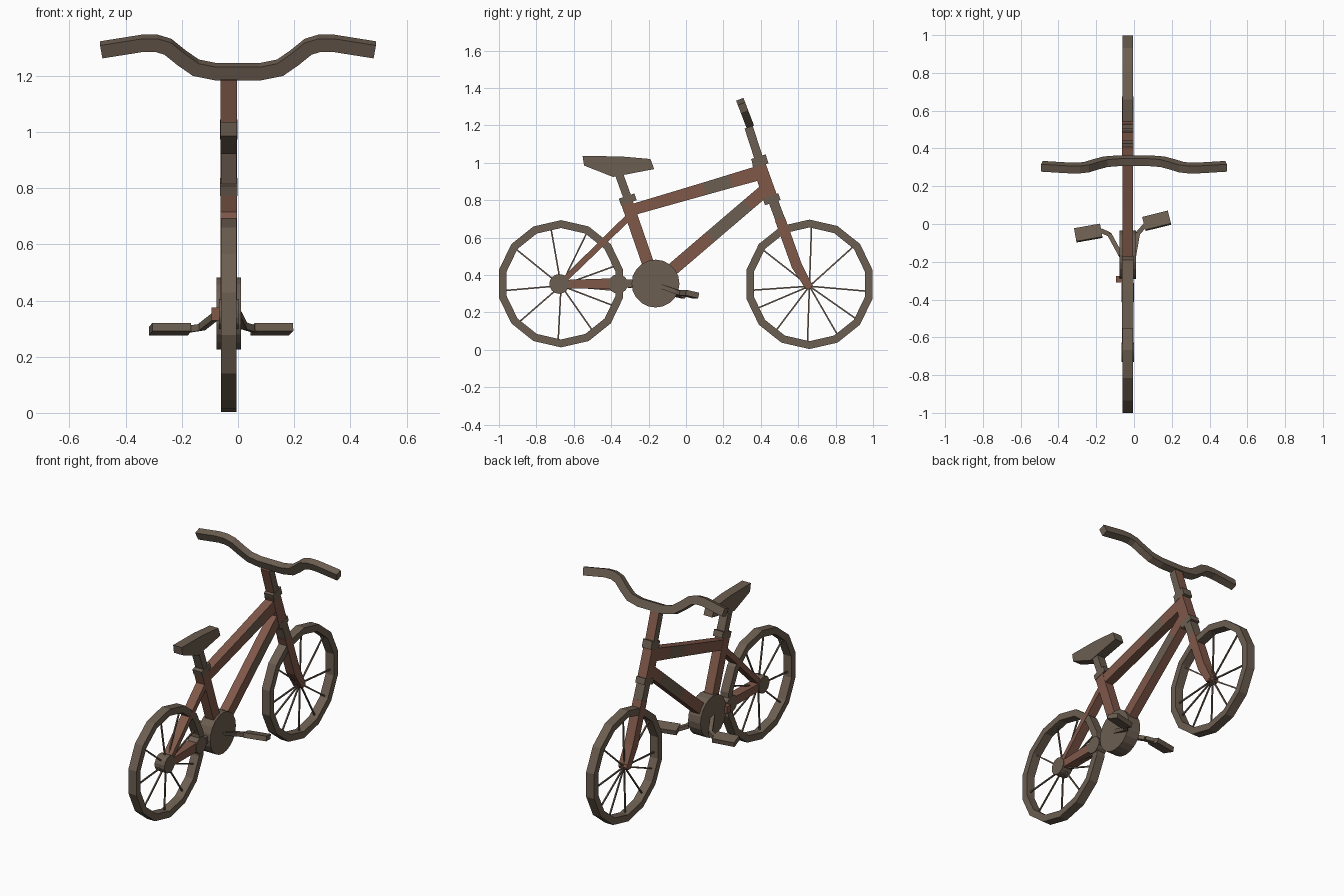
import bpy, bmesh, math
from mathutils import Vector, Matrix

if "Cube" in bpy.data.objects:
    bpy.data.objects.remove(bpy.data.objects["Cube"])

CX = -0.033            # centre plane of frame and wheels


def material(name, col):
    m = bpy.data.materials.new(name)
    m.diffuse_color = (*col, 1)
    m.use_nodes = True
    m.node_tree.nodes["Principled BSDF"].inputs["Base Color"].default_value = m.diffuse_color
    return m


RED = material("rust brown", (0.215, 0.098, 0.066))
GREY = material("grey brown", (0.150, 0.112, 0.082))


def finish(name, bm):
    bmesh.ops.recalc_face_normals(bm, faces=bm.faces)
    me = bpy.data.meshes.new(name)
    bm.to_mesh(me)
    bm.free()
    me.materials.append(RED)
    me.materials.append(GREY)
    ob = bpy.data.objects.new(name, me)
    bpy.context.collection.objects.link(ob)
    return ob


def side_plane(a, b, t):
    return Vector((CX + t, a, b))


def ribbon(name, pts, widths, half, col, sides=None, closed=False, to3d=side_plane):
    """Flat mitred bar along a 2D path, extruded both ways by half.
    sides: optional colour index per segment for the two flat sides."""
    pts = [Vector(p) for p in pts]
    n = len(pts)
    if not isinstance(widths, (list, tuple)):
        widths = [widths] * n
    bm = bmesh.new()
    rings = []
    for i, p in enumerate(pts):
        d0 = p - pts[i - 1] if i > 0 or closed else pts[1] - p
        d1 = pts[(i + 1) % n] - p if i < n - 1 or closed else d0
        d0, d1 = d0.normalized(), d1.normalized()
        n0 = Vector((-d0.y, d0.x))
        m = (n0 + Vector((-d1.y, d1.x))).normalized()
        off = m * (widths[i] / 2 / m.dot(n0))
        rings.append([bm.verts.new(to3d(*(p + s * off), t * half))
                      for s, t in ((1, -1), (1, 1), (-1, 1), (-1, -1))])
    for i in range(n if closed else n - 1):
        a, b = rings[i], rings[(i + 1) % n]
        for k in range(4):
            f = bm.faces.new((a[k], a[(k + 1) % 4], b[(k + 1) % 4], b[k]))
            f.material_index = sides[i] if sides and k in (1, 3) else col
    if not closed:
        for r in (rings[0], rings[-1]):
            bm.faces.new(r).material_index = col
    return finish(name, bm)


def prism(name, outline, half, col):
    bm = bmesh.new()
    f = bm.faces.new([bm.verts.new(side_plane(a, b, -half)) for a, b in outline])
    ext = bmesh.ops.extrude_face_region(bm, geom=[f])["geom"]
    bmesh.ops.translate(bm, vec=(2 * half, 0, 0),
                        verts=[v for v in ext if isinstance(v, bmesh.types.BMVert)])
    for f in bm.faces:
        f.material_index = col
    return finish(name, bm)


def circle(y, z, r, n):
    return [(y + r * math.sin(2 * math.pi * i / n), z + r * math.cos(2 * math.pi * i / n))
            for i in range(n)]


def add_box(bm, mat, size):
    bmesh.ops.create_cube(bm, size=1, matrix=mat @ Matrix.Diagonal((*size, 1)))


def add_bar(bm, p, q, w, h):
    p, q = Vector(p), Vector(q)
    rot = (q - p).to_track_quat('Z', 'Y').to_matrix().to_4x4()
    add_box(bm, Matrix.Translation((p + q) / 2) @ rot, (w, h, (q - p).length))


def all_grey(bm):
    for f in bm.faces:
        f.material_index = 1


# wheels: 14-sided rims with thin spokes
SPOKES = (88, 42, -5, -35, -60, -92, -127, -157, -176, 142)
REAR_SPOKES = (64, 20, -5, -21, -55, -93, -139, -175, 141, 100)
for name, y, z, r, angles in (("rear", -0.668, 0.353, 0.340, REAR_SPOKES),
                              ("front", 0.660, 0.350, 0.346, SPOKES)):
    ribbon(name + "_rim", circle(y, z, r - 0.021, 14), 0.041, 0.028, 1, closed=True)
    bm = bmesh.new()
    for a in angles:
        a = math.radians(a)
        d = Vector((0, math.cos(a), math.sin(a)))
        c = Vector((CX, y, z - 0.01))
        add_bar(bm, c, c + d * (r - 0.03), 0.008, 0.008)
    all_grey(bm)
    finish(name + "_spokes", bm)

# hub, small chain wheel and crank disc
prism("rear_hub", circle(-0.678, 0.352, 0.053, 14), 0.034, 1)
prism("front_hub", circle(0.655, 0.345, 0.022, 8), 0.029, 0)
prism("small_chain_wheel", circle(-0.363, 0.352, 0.052, 14), 0.033, 1)
prism("crank_disc", circle(-0.163, 0.354, 0.128, 20), 0.043, 1)

# frame tubes; the middle of the top and down tubes has grey sides
ribbon("top_tube", [(-0.30, 0.745), (0.10, 0.861), (0.24, 0.902), (0.40, 0.948)],
       [0.06, 0.068, 0.072, 0.078], 0.0285, 0, sides=[0, 1, 0])
ribbon("down_tube", [(-0.14, 0.372), (0.13, 0.603), (0.33, 0.774), (0.43, 0.859)],
       0.068, 0.0280, 0, sides=[0, 1, 0])
ribbon("seat_tube", [(-0.317, 0.79), (-0.175, 0.38)], 0.064, 0.0295, 0)
ribbon("head_tube", [(0.387, 1.0), (0.455, 0.80)], [0.07, 0.078], 0.0300, 0)
ribbon("seat_stay", [(-0.28, 0.735), (-0.66, 0.365)], [0.036, 0.030], 0.0290, 0)
ribbon("chain_stay", [(-0.67, 0.350), (-0.38, 0.354)], [0.046, 0.056], 0.0300, 0)
ribbon("chain_link", [(-0.36, 0.354), (-0.26, 0.356)], 0.042, 0.0260, 1)
bm = bmesh.new()
add_box(bm, Matrix.Translation((-0.076, -0.292, 0.352)), (0.036, 0.035, 0.045))
finish("chain_stay_end", bm)

# fork, bent at the bottom, with a grey neck
ribbon("fork", [(0.502, 0.70), (0.592, 0.45), (0.658, 0.335)], [0.056, 0.056, 0.042], 0.0298, 0)
ribbon("fork_neck", [(0.465, 0.80), (0.503, 0.698)], 0.052, 0.0296, 1)
ribbon("lower_headset", [(0.452, 0.822), (0.464, 0.787)], 0.088, 0.0315, 1)
ribbon("upper_headset", [(0.387, 1.032), (0.402, 0.985)], 0.082, 0.0315, 1)

# stem and handlebar
ribbon("stem", [(0.335, 1.19), (0.390, 1.02)], 0.046, 0.0295, 0, sides=[1])


def bar_plane(a, b, t):
    return Vector((a, 0.335 - 0.356 * b + 0.934 * t, 1.215 + 0.934 * b + 0.356 * t))


half_bar = [(0.08, 0.0), (0.15, 0.015), (0.20, 0.052), (0.25, 0.095), (0.29, 0.108),
            (0.34, 0.108), (0.487, 0.083)]
ribbon("handlebar", [(-x, b) for x, b in reversed(half_bar)] + half_bar,
       0.050, 0.021, 1, to3d=bar_plane)

# seat, post and clamp
prism("seat", [(-0.553, 1.036), (-0.35, 1.034), (-0.19, 1.02), (-0.17, 0.966),
               (-0.39, 0.924), (-0.545, 0.985)], 0.030, 1)
ribbon("seat_post", [(-0.362, 0.95), (-0.308, 0.80)], 0.044, 0.0270, 1)
ribbon("seat_clamp", [(-0.318, 0.822), (-0.306, 0.786)], 0.088, 0.0315, 1)

# pedals with bent crank arms
for name, arm, centre, turn in (
        ("right", [(0.0, -0.165, 0.350), (0.020, -0.05, 0.310), (0.060, -0.005, 0.298)],
         (0.120, 0.017, 0.298), 14),
        ("left", [(-0.070, -0.165, 0.352), (-0.130, -0.055, 0.305), (-0.175, -0.035, 0.298)],
         (-0.242, -0.048, 0.298), 10)):
    bm = bmesh.new()
    for p, q in zip(arm, arm[1:]):
        add_bar(bm, p, q, 0.024, 0.024)
    all_grey(bm)
    finish(name + "_crank_arm", bm)
    bm = bmesh.new()
    rot = Matrix.Rotation(math.radians(turn), 4, 'Z') @ Matrix.Rotation(math.radians(-13), 4, 'X')
    add_box(bm, Matrix.Translation(centre) @ rot, (0.140, 0.072, 0.030))
    all_grey(bm)
    finish(name + "_pedal", bm)
